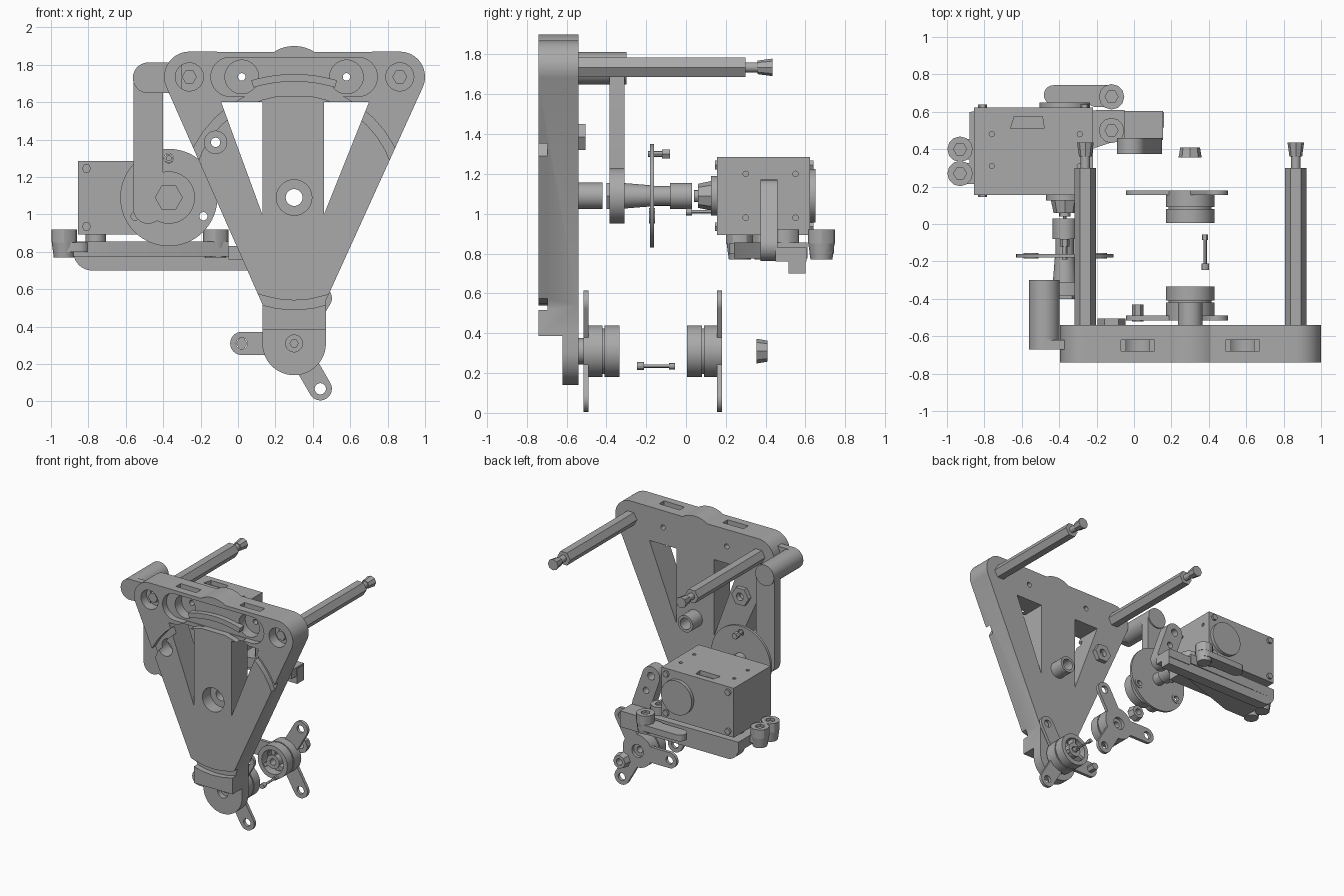
import bpy, bmesh
from math import pi, sin, cos, atan2
from mathutils import Vector

cube = bpy.data.objects.get("Cube")
if cube:
    bpy.data.objects.remove(cube)

grey = bpy.data.materials.new("plain grey")
grey.use_nodes = True
GREY = (0.4, 0.4, 0.4, 1)
grey.diffuse_color = GREY
grey.node_tree.nodes["Principled BSDF"].inputs["Base Color"].default_value = GREY
parts = []


def arc(c, r, a0, a1, n=16):
    return [(c[0] + r * cos(a0 + (a1 - a0) * i / n), c[1] + r * sin(a0 + (a1 - a0) * i / n))
            for i in range(n + 1)]


def circle(c, r, n=40):
    return arc(c, r, 0, 2 * pi, n)[:-1]


def capsule(p, q, r):
    a = atan2(q[1] - p[1], q[0] - p[0])
    return arc(q, r, a - pi / 2, a + pi / 2) + arc(p, r, a + pi / 2, a + 3 * pi / 2)


def rect(x0, x1, z0, z1):
    return [(x0, z0), (x1, z0), (x1, z1), (x0, z1)]


def prism(name, pts, w0, w1, axis="y", taper=1.0):
    """Extrude a 2D outline along an axis, optionally tapering the far end."""
    place = {"x": lambda u, v, w: (w, u, v), "y": lambda u, v, w: (u, w, v),
             "z": lambda u, v, w: (u, v, w)}[axis]
    mid = sum((Vector(p) for p in pts), Vector((0, 0))) / len(pts)
    far = [mid + (Vector(p) - mid) * taper for p in pts]
    bm = bmesh.new()
    a = [bm.verts.new(place(u, v, w0)) for u, v in pts]
    b = [bm.verts.new(place(u, v, w1)) for u, v in far]
    n = len(pts)
    bm.faces.new(a)
    bm.faces.new(b)
    for i in range(n):
        bm.faces.new((a[i], a[(i + 1) % n], b[(i + 1) % n], b[i]))
    bmesh.ops.recalc_face_normals(bm, faces=bm.faces)
    me = bpy.data.meshes.new(name)
    bm.to_mesh(me)
    bm.free()
    me.materials.append(grey)
    ob = bpy.data.objects.new(name, me)
    bpy.context.collection.objects.link(ob)
    parts.append(ob)
    return ob


def cyl(name, c, r, w0, w1, axis="y", n=40, taper=1.0):
    return prism(name, circle(c, r, n), w0, w1, axis, taper)


def combine(ob, others, op="DIFFERENCE"):
    """Apply booleans and drop the helper solids."""
    for o in others:
        m = ob.modifiers.new("bool", "BOOLEAN")
        m.operation, m.object, m.solver = op, o, "EXACT"
    bpy.context.view_layer.update()
    ev = ob.evaluated_get(bpy.context.evaluated_depsgraph_get())
    me = bpy.data.meshes.new_from_object(ev)
    ob.modifiers.clear()
    ob.data = me
    for o in others:
        parts.remove(o)
        bpy.data.objects.remove(o)
    return ob


def tube(name, c, r, inner, w0, w1, axis="y"):
    return combine(cyl(name, c, r, w0, w1, axis),
                   [cyl("cutter", c, inner, w0 - .02, w1 + .02, axis)])


# Main triangular plate
FRONT, BACK = -0.74, -0.54
ends = [(-0.26, 1.735), (0.865, 1.735)]
sockets = [(0.02, 1.735), (0.58, 1.735)]
pivot, foot, insert = (0.3, 1.09), (0.3, 0.31), (-0.12, 1.385)
outline = ([(0.13, 0.385), (0.47, 0.385), (0.47, 0.54)] + arc(ends[1], 0.135, -0.4, pi / 2)
           + arc((0.3, 1.7), 0.2, 1.0, pi - 1.0) + arc(ends[0], 0.135, pi / 2, pi + 0.4)
           + [(0.13, 0.52)])
plate = prism("main_plate", outline, FRONT, BACK)
ring = tube("groove_cutter", pivot, 0.6, 0.55, FRONT - .05, FRONT + .045)
cutters = [ring,
           prism("c", [(-0.09, 1.6), (0.13, 1.0), (0.13, 1.6)], -1, 0),
           prism("c", [(0.70, 1.6), (0.46, 1.6), (0.46, 1.0)], -1, 0),
           prism("c", capsule((-0.04, 1.735), (0.64, 1.735), 0.105), -1, FRONT + .05),
           cyl("c", pivot, 0.095, -1, FRONT + .1), cyl("c", pivot, 0.045, -1, 0),
           cyl("c", insert, 0.06, -1, FRONT + .12), cyl("c", insert, 0.025, -1, 0)]
for e in ends:
    cutters.append(cyl("c", e, 0.075, -1, FRONT + .08))
for s in sockets:
    cutters += [cyl("c", s, 0.09, -1, FRONT + .13), cyl("c", s, 0.02, -1, 0),
                prism("c", rect(s[0] - .09, s[0] + .09, -.68, -.62), 1.8, 2, "z")]
combine(plate, cutters)
prism("arched_ridge", arc((0.3, 0.95), 0.80, 1.28, pi - 1.28) +
      arc((0.3, 0.95), 0.76, pi - 1.28, 1.28), FRONT + .01, FRONT + .06)
tube("pivot_boss", pivot, 0.066, 0.045, BACK - .01, -0.42)
combine(cyl("insert_nut", insert, 0.075, BACK, -0.505, n=6),
        [cyl("c", insert, 0.03, -0.6, -0.4)])
combine(prism("plate_foot", arc(foot, 0.17, pi, 2 * pi, 24) + [(0.47, 0.4), (0.13, 0.4)], -0.62, BACK),
        [cyl("c", foot, 0.045, -1, -0.58), cyl("c", foot, 0.022, -1, 0, n=6)])

# Hexagonal standoff rods with tapered screw tips
for side, e in zip(("right", "left"), ends):
    cyl(side + "_rod_screw_head", e, 0.04, FRONT + .04, FRONT + .09, n=6)
    cyl(side + "_rod", e, 0.057, BACK, 0.30, n=6)
    cyl(side + "_rod_neck", e, 0.025, 0.29, 0.38)
    cyl(side + "_rod_tip", e, 0.034, 0.36, 0.435, n=8, taper=1.3)

# Side arm hanging beside the plate
axle = (-0.37, 1.09)
cyl("arm_hub", (-0.48, 1.73), 0.082, -0.67, -0.30)
prism("arm_mount", rect(-0.48, -0.30, 1.65, 1.812), -0.67, -0.62)
combine(prism("side_arm", capsule((-0.48, 1.03), (-0.48, 1.73), 0.08), -0.385, -0.31),
        [cyl("arm_lower_pad", axle, 0.14, -0.385, -0.31)], "UNION")

# Drive disc and shaft
disc_holes = [(-0.55, 0.99), (-0.185, 0.99), (-0.37, 1.30)]
combine(cyl("drive_disc", axle, 0.26, -0.18, -0.16, n=64),
        [cyl("c", h, 0.025, -1, 1) for h in disc_holes])
for h in disc_holes[:2]:
    tube("disc_eyelet", h, 0.04, 0.022, -0.185, -0.155)
cyl("disc_screw_shank", disc_holes[2], 0.015, -0.19, -0.11, n=12)
cyl("disc_screw_head", disc_holes[2], 0.025, -0.12, -0.08, n=6)
cyl("axle_nut", axle, 0.075, -0.40, -0.385, n=6)
cyl("axle_sleeve", axle, 0.07, -0.385, -0.17, taper=0.75)
cyl("shaft_cone", axle, 0.05, -0.16, -0.04)
cyl("shaft_socket", axle, 0.065, -0.08, 0.03)

# Motor
motor = prism("motor_body", rect(-0.855, -0.22, 0.893, 1.285), 0.155, 0.622)
combine(motor, [prism("c", [(-.66, .51), (-.48, .51), (-.49, .575), (-.64, .575)], 1.25, 1.4, "z")]
        + [cyl("c", (x, y), 0.014, 1.24, 1.4, "z", 12) for x in (-.76, -.29) for y in (.31, .48)]
        + [cyl("c", (y, z), 0.014, -.25, 0, "x", 12) for y in (.3, .55) for z in (.98, 1.2)])
cyl("motor_rear_cap", axle, 0.135, 0.62, 0.65)
cyl("motor_collar", axle, 0.10, 0.125, 0.16)
cyl("motor_horn", axle, 0.06, 0.06, 0.13, n=8, taper=1.25)
cyl("motor_spline", axle, 0.03, 0.04, 0.12, n=12)
for x in (-0.81, -0.265):
    for z in (0.935, 1.245):
        for y0, y1 in ((0.145, 0.16), (0.62, 0.64)):
            cyl("motor_corner_screw", (x, z), 0.025, y0, y1, n=6)
cyl("loose_pin", (-0.37, 1.01), 0.01, 0.01, 0.15, n=12)
cyl("loose_pin_head", (-0.37, 1.01), 0.02, 0.0, 0.03, n=12)

# Bracket under the motor
prism("lower_bar", [(0.16, 0.70), (0.16, 0.82), (-0.88, 0.82)] +
      arc((-0.78, 0.80), 0.10, pi, 1.5 * pi), 0.515, 0.60)
prism("bracket_shelf", [(-0.88, 0.24), (-0.70, 0.24), (-0.05, 0.46), (-0.05, 0.61), (-0.88, 0.60)],
      0.775, 0.855, "z")
prism("bracket_block", rect(-0.05, 0.155, 0.45, 0.605), 0.76, 0.83, "z")
for x in (-0.76, -0.43):
    cyl("bracket_spacer", (x, 0.45), 0.055, 0.83, 0.90, "z")
prism("rear_link", capsule((-0.43, 0.69), (-0.12, 0.69), 0.052), 0.80, 0.85, "z")
low, high = (0.075, 0.838), (-0.015, 1.095)
combine(prism("lever", capsule(low, high, 0.076), 0.375, 0.46),
        [cyl("c", high, 0.03, 0, 1), cyl("c", (0.03, 0.97), 0.025, 0, 1)])
for c in ((-0.93, 0.27), (-0.93, 0.40), (-0.12, 0.50), (-0.12, 0.68)):
    prism("joint_tab", capsule(c, (c[0] + (0.08 if c[0] < -.5 else -0.08), c[1]), 0.055), 0.80, 0.85, "z")
    cyl("joint_lower_nut", c, 0.055, 0.77, 0.85, "z", 12, 1.2)
    combine(cyl("joint_cap", c, 0.068, 0.85, 0.92, "z", 12),
            [cyl("c", c, 0.035, 0.90, 1, "z", 6)])


# Three-armed hubs facing each other
def three_arm_hub(name, y0, y1):
    tips = [(foot[0] + 0.28 * cos(a), foot[1] + 0.28 * sin(a)) for a in (pi, pi / 3, -pi / 3)]
    hub = cyl(name, foot, 0.13, y0, y1)
    combine(hub, [prism("arm", capsule(foot, t, 0.062), y0, y1) for t in tips], "UNION")
    combine(hub, [cyl("c", p, r, -1, 1) for p, r in
                  [(foot, 0.05)] + [(t, 0.03) for t in tips]])
    return tips


tips = three_arm_hub("front_hub_plate", -0.515, -0.49)
three_arm_hub("rear_hub_plate", 0.155, 0.18)
cyl("foot_spacer", foot, 0.066, BACK, -0.49)
for y0, y1 in ((-0.49, -0.42), (-0.41, -0.335), (0.005, 0.08), (0.09, 0.157)):
    tube("bearing_ring", foot, 0.13, 0.095, y0, y1)
    tube("bearing_core", foot, 0.055, 0.025, y0 + .005, y1 - .005)
    for k in range(3):
        a = pi / 2 + k * 2 * pi / 3
        tip = (foot[0] + 0.11 * cos(a), foot[1] + 0.11 * sin(a))
        mid = (foot[0] + 0.045 * cos(a), foot[1] + 0.045 * sin(a))
        prism("bearing_spoke", capsule(mid, tip, 0.014), y0 + .01, y1 - .01)
for y in (-0.42, 0.075):
    tube("bearing_seam", foot, 0.115, 0.09, y, y + 0.02)
cyl("hub_tip_screw", tips[0], 0.03, -0.52, -0.43, n=6)

# Loose screw and end nut
pin = (0.38, 0.235)
cyl("long_screw", pin, 0.009, -0.24, -0.06, n=12)
cyl("long_screw_head", pin, 0.02, -0.245, -0.21, n=12)
cyl("long_screw_tip", pin, 0.016, -0.085, -0.055, n=12)
combine(cyl("end_nut", foot, 0.062, 0.355, 0.41, n=8, taper=0.85),
        [cyl("c", foot, 0.025, 0, 1)])

# Smooth round surfaces, keep edges sharp
bpy.ops.object.select_all(action="DESELECT")
for ob in parts:
    ob.select_set(True)
bpy.context.view_layer.objects.active = plate
bpy.ops.object.shade_smooth_by_angle()
